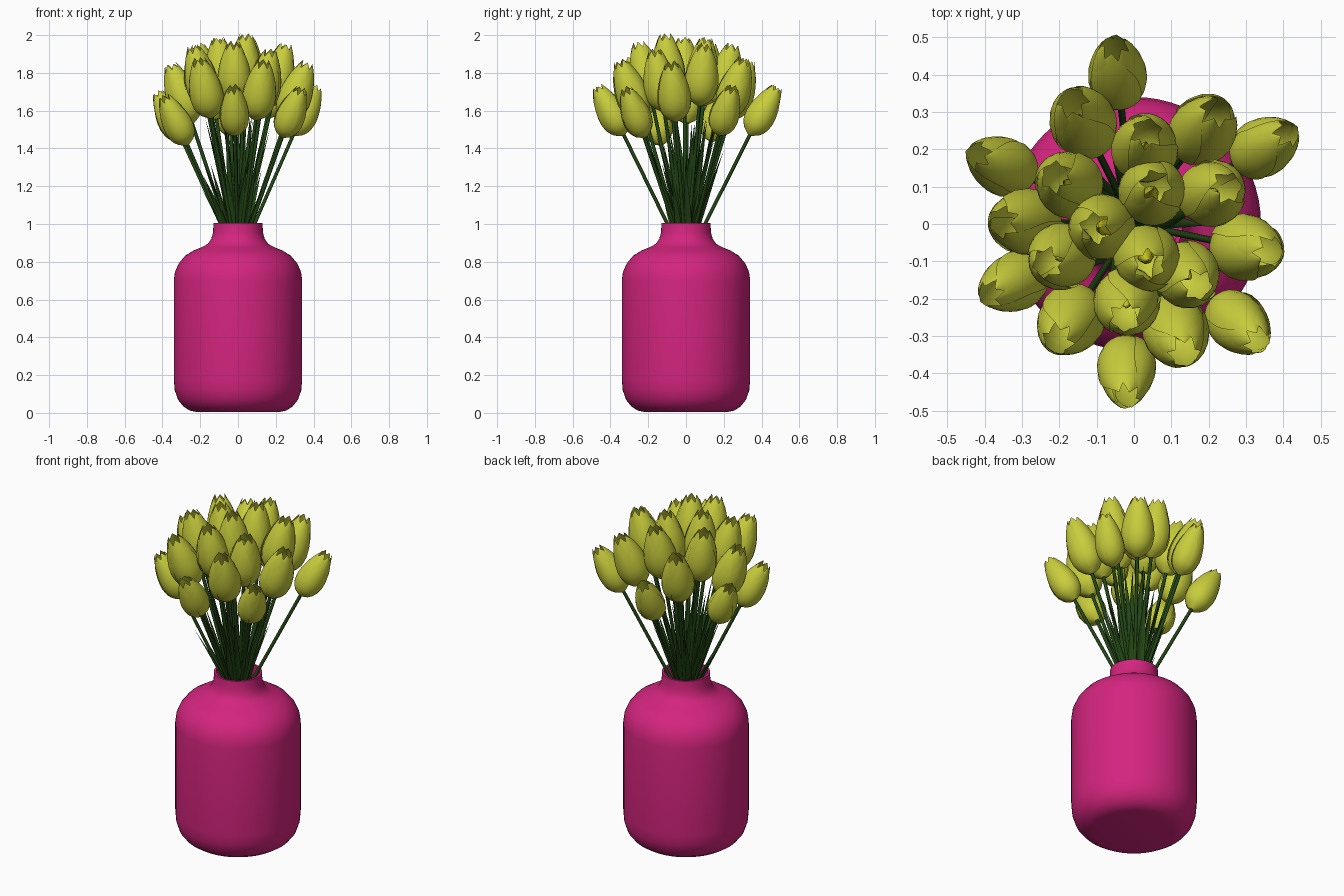
import bpy, math, random
from math import sin, cos, pi
from mathutils import Vector

random.seed(4)
if "Cube" in bpy.data.objects:
    bpy.data.objects.remove(bpy.data.objects["Cube"])


def material(name, rgb):
    mat = bpy.data.materials.new(name)
    mat.use_nodes = True
    mat.diffuse_color = (*rgb, 1)
    bsdf = mat.node_tree.nodes["Principled BSDF"]
    bsdf.inputs["Base Color"].default_value = (*rgb, 1)
    bsdf.inputs["Roughness"].default_value = 0.6
    return mat


PINK = material("vase pink", (0.66, 0.018, 0.21))
YELLOW = material("petal yellow", (0.58, 0.61, 0.045))
BRIGHT = material("stamen yellow", (0.75, 0.72, 0.02))
GREEN = material("leaf green", (0.016, 0.06, 0.007))


def add_patch(verts, faces, surface, across, along):
    """Append a grid of quads sampled from surface(u in -1..1, v in 0..1)."""
    start, row = len(verts), across + 1
    for j in range(along + 1):
        for i in range(row):
            verts.append(surface(2 * i / across - 1, j / along))
    for j in range(along):
        for i in range(across):
            a = start + j * row + i
            faces.append((a, a + 1, a + row + 1, a + row))


def make_mesh(name, verts, faces, mats):
    mesh = bpy.data.meshes.new(name)
    mesh.from_pydata(verts, [], faces)
    for mat in mats:
        mesh.materials.append(mat)
    mesh.shade_smooth()
    return mesh


def place(name, data):
    obj = bpy.data.objects.new(name, data)
    bpy.context.collection.objects.link(obj)
    return obj


def interpolate(points, t):
    for (t0, a), (t1, b) in zip(points, points[1:]):
        if t <= t1:
            return a + (b - a) * (t - t0) / (t1 - t0)
    return points[-1][1]


# Vase: outer wall, rim and inner wall turned around z
outer = [(0.0, 0.005), (0.22, 0.005), (0.255, 0.012), (0.29, 0.035), (0.318, 0.07),
         (0.335, 0.12), (0.34, 0.18), (0.34, 0.7), (0.334, 0.745), (0.315, 0.79),
         (0.28, 0.832), (0.235, 0.86), (0.19, 0.878), (0.16, 0.895), (0.142, 0.92),
         (0.132, 0.955), (0.13, 1.005)]
inner = [(max(r - 0.012, 0), max(z, 0.02)) for r, z in reversed(outer)]
profile = outer + inner
verts, faces = [], []


def vase_surface(u, v):
    r, z = profile[round(v * (len(profile) - 1))]
    return (r * cos(u * pi), r * sin(u * pi), z)


add_patch(verts, faces, vase_surface, 64, len(profile) - 1)
vase = place("vase", make_mesh("vase", verts, faces, [PINK]))
bpy.context.view_layer.objects.active = vase
vase.select_set(True)
bpy.ops.object.mode_set(mode="EDIT")
bpy.ops.mesh.select_all(action="SELECT")
bpy.ops.mesh.remove_doubles(threshold=0.0005)
bpy.ops.mesh.normals_make_consistent(inside=False)
bpy.ops.object.mode_set(mode="OBJECT")
bpy.ops.object.shade_smooth_by_angle(angle=math.radians(40))

# Tulip head, one unit tall: three inner and three outer overlapping petals
bulge = [(0, 0.04), (0.04, 0.12), (0.12, 0.195), (0.22, 0.245), (0.35, 0.268),
         (0.48, 0.264), (0.62, 0.24), (0.75, 0.205), (0.88, 0.155), (1, 0.1)]
spread = [(0, 1.15), (0.6, 1.15), (0.75, 0.98), (0.87, 0.68), (0.95, 0.36), (1, 0.03)]


def petal(turn, size, height):
    def surface(u, v):
        angle = turn + u * interpolate(spread, v)
        r = interpolate(bulge, v) * size * (1 + 0.035 * u - 0.03 * u * u)
        return (r * cos(angle), r * sin(angle), v * height)
    return surface


verts, faces = [], []
for k in range(3):
    turn = k * 2 * pi / 3
    add_patch(verts, faces, petal(turn, 1.0, 0.98), 8, 14)
    add_patch(verts, faces, petal(turn + pi / 3, 0.93, 1.0), 8, 14)
petal_faces = len(faces)
# Stamen column in the middle of the head
add_patch(verts, faces, lambda u, v: (0.07 * (1 - v * v) * cos(u * pi),
                                      0.07 * (1 - v * v) * sin(u * pi),
                                      0.05 + 0.6 * v), 8, 4)
head_mesh = make_mesh("tulip_head", verts, faces, [YELLOW, BRIGHT])
for poly in head_mesh.polygons[petal_faces:]:
    poly.material_index = 1

# Centres of the flower heads, back to front
heads = [(-0.045, 0.41, 1.6), (-0.14, 0.28, 1.71), (0.03, 0.21, 1.79), (0.19, 0.26, 1.72),
         (0.355, 0.21, 1.6), (-0.36, 0.16, 1.57), (-0.18, 0.11, 1.79), (0.05, 0.09, 1.82),
         (0.215, 0.085, 1.79), (-0.3, 0.005, 1.69), (-0.09, -0.01, 1.82),
         (0.31, -0.065, 1.7), (-0.2, -0.09, 1.78), (0.035, -0.095, 1.84),
         (0.145, -0.14, 1.76), (-0.33, -0.16, 1.55), (-0.02, -0.215, 1.8),
         (-0.175, -0.265, 1.72), (0.115, -0.295, 1.71), (0.285, -0.27, 1.59),
         (-0.02, -0.4, 1.6)]
ROOT = Vector((0, 0, 0.8))


def make_stem(name, start, end):
    curve = bpy.data.curves.new(name, "CURVE")
    curve.dimensions = "3D"
    curve.bevel_depth = 0.0095
    curve.bevel_resolution = 2
    spline = curve.splines.new("POLY")
    spline.points.add(1)
    spline.points[0].co = (*start, 1)
    spline.points[1].co = (*end, 1)
    curve.materials.append(GREEN)
    place(name, curve)


def make_leaf(name, base, tip, width):
    """Long pointed leaf, folded along its middle and bowed outward."""
    out = Vector((tip.x, tip.y, 0)).normalized()
    side = out.cross(Vector((0, 0, 1)))

    def surface(u, v):
        half = width * (0.35 + 0.65 * sin(pi * min(v * 0.9 + 0.1, 1))) * (1 - v ** 4)
        middle = base.lerp(tip, v) + out * 0.03 * v * (v - 0.6)
        return middle + side * u * half - out * half * 0.45 * (1 - u * u)

    verts, faces = [], []
    add_patch(verts, faces, surface, 4, 12)
    place(name, make_mesh(name, verts, faces, [GREEN]))


for n, spot in enumerate(heads, 1):
    centre = Vector(spot)
    radius = centre.xy.length
    axis = (centre - Vector((0, 0, 0.88))).normalized()
    length = 0.335 if radius < 0.34 else 0.295
    base = centre - axis * length / 2

    head = place(f"tulip_head_{n}", head_mesh)
    head.rotation_mode = "QUATERNION"
    spin = Vector((0, 0, 1)).rotation_difference(axis)
    head.rotation_quaternion = spin @ Vector((1, 0, 0)).rotation_difference(
        Vector((cos(n * 2.4), sin(n * 2.4), 0)))
    head.location = base
    head.scale = (length,) * 3
    make_stem(f"stem_{n}", ROOT, base + axis * 0.02)

    # Leaves follow the stems, except the bare outermost ones
    if radius < 0.37:
        for k, sign in enumerate((-1, 1)):
            side = Vector((-centre.y, centre.x, 0)).normalized() * sign
            reach = random.uniform(0.78, 0.95) if radius < 0.3 else random.uniform(0.6, 0.8)
            tip = ROOT.lerp(base, reach) + side * random.uniform(0.02, 0.05)
            make_leaf(f"leaf_{n}_{k + 1}", ROOT + side * 0.02, tip, random.uniform(0.016, 0.026))
